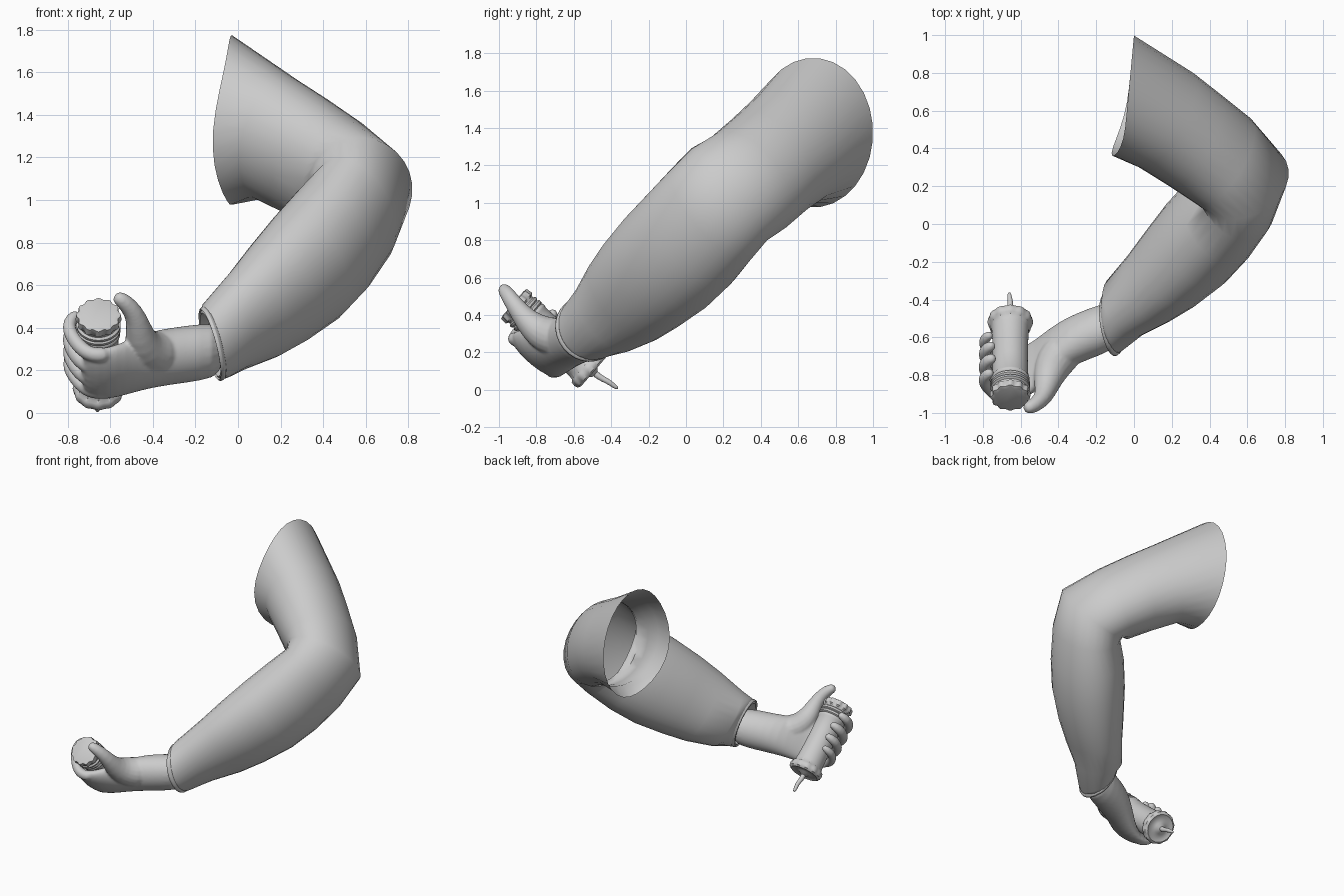
import bpy, bmesh, math
from mathutils import Vector as V

if "Cube" in bpy.data.objects:
    bpy.data.objects.remove(bpy.data.objects["Cube"])


def select(obs):
    bpy.ops.object.select_all(action='DESELECT')
    for o in obs:
        o.select_set(True)
    bpy.context.view_layer.objects.active = obs[0]


def build(name, rings, cap0=True, cap1=True, subsurf=0, angle=60):
    """Bridge a list of equal-length vertex rings into a smooth object."""
    bm = bmesh.new()
    vs = [[bm.verts.new(p) for p in ring] for ring in rings]
    n = len(vs[0])
    for r0, r1 in zip(vs, vs[1:]):
        for i in range(n):
            j = (i + 1) % n
            bm.faces.new((r0[i], r0[j], r1[j], r1[i]))
    if cap0:
        bm.faces.new(vs[0][::-1])
    if cap1:
        bm.faces.new(vs[-1])
    bmesh.ops.recalc_face_normals(bm, faces=bm.faces)
    me = bpy.data.meshes.new(name)
    bm.to_mesh(me)
    bm.free()
    ob = bpy.data.objects.new(name, me)
    bpy.context.collection.objects.link(ob)
    select([ob])
    if subsurf:
        m = ob.modifiers.new("smooth", 'SUBSURF')
        m.levels = m.render_levels = subsurf
        bpy.ops.object.modifier_apply(modifier=m.name)
    bpy.ops.object.shade_smooth_by_angle(angle=math.radians(angle))
    return ob


def ellipse(c, a, b, n):
    c, a, b = V(c), V(a), V(b)
    return [c + a * math.cos(t) + b * math.sin(t)
            for t in (2 * math.pi * i / n for i in range(n))]


def tube(name, pts, radii, n=10, subsurf=1):
    pts = [V(p) for p in pts]
    rings, ref = [], V((0.31, 0.52, 0.8))
    for i, p in enumerate(pts):
        t = (pts[min(i + 1, len(pts) - 1)] - pts[max(i - 1, 0)]).normalized()
        a = (ref - t * ref.dot(t)).normalized()
        ref = a
        rings.append(ellipse(p, a * radii[i], t.cross(a) * radii[i], n))
    return build(name, rings, subsurf=subsurf)


# Sleeve: N is across the bend plane, MU / MF point to the outside of the bend
N = V((.09, .635, -.767))
MU = V((.60, .57, .56))
MF = V((.78, -.52, -.34))
ME = V((.99, .06, .13))
S = 28

# Open shoulder edge, dipping out at the armpit
shoulder = []
for i in range(S):
    f = math.pi / 4 - 2 * math.pi * i / S
    dip = max(0, math.cos(f - math.radians(198))) ** 3
    shoulder.append(V((-.03 + .03 * math.cos(f) - .06 * dip,
                       .68 + .32 * math.cos(f), 1.375 + .4 * math.sin(f))))
stations = [
    ((.17, .55, 1.29), MU * .27, N * .325),
    ((.32, .445, 1.205), MU * .26, N * .315),
    ((.47, .335, 1.11), (MU * .85 + ME * .15) * .255, N * .315),
    ((.57, .23, 1.045), ME * .25, N * .32),
    ((.545, .135, .94), (MF * .75 + ME * .25) * .235, N * .325),
    ((.445, .025, .815), MF * .245, N * .33),
    ((.33, -.10, .69), MF * .245, N * .325),
    ((.20, -.23, .57), MF * .22, N * .30),
    ((.09, -.33, .475), MF * .19, N * .27),
    ((-.04, -.435, .38), MF * .16, N * .22),
    ((-.105, -.505, .34), (.065, -.12, -.105), N * .185),
    ((-.125, -.53, .325), (.05, -.115, -.10), N * .175),
    ((-.130, -.535, .32), (.045, -.10, -.09), N * .155),
    ((-.09, -.51, .33), (.045, -.09, -.08), N * .14),
]
build("sleeve", [shoulder] + [ellipse(c, a, b, S) for c, a, b in stations],
      cap0=False, cap1=False, angle=70)
# Narrow rolled hem round the cuff
hem = []
for k in range(9):
    q = 2 * math.pi * k / 8
    s = 1 + .05 * math.cos(q)
    hem.append(ellipse(V((-.12, -.53, .325)) + V((-.8, -.5, -.3)) * .016 * math.sin(q),
                       V((.05, -.115, -.10)) * s, N * .172 * s, S))
build("cuff_hem", hem, cap0=False, cap1=False)

# Held stick: axis frame D along it, W toward the palm
P0 = V((-.655, -.92, .46))
D = V((0, .757, -.653))
W = V((0, -.653, -.757))
X = V((1, 0, 0))

# Forearm, wrist and palm
arm = [
    ((-.06, -.52, .30), D * .13, W * .12),
    ((-.18, -.56, .284), D * .140, W * .132),
    ((-.30, -.605, .268), D * .140, W * .132),
    ((-.40, -.655, .252), D * .148, W * .125),
    ((-.49, -.725, .225), D * .165, W * .100),
    ((-.57, -.785, .195), D * .175, W * .068),
    ((-.66, -.812, .178), D * .175, W * .050),
    ((-.74, -.800, .19), D * .160, W * .036),
]
parts = [build("hand_and_forearm", [ellipse(c, a, b, 20) for c, a, b in arm],
               subsurf=1)]

# Fingers wrapped round the stick
for i, (t, r, end) in enumerate([(.10, .040, 228), (.19, .043, 236),
                                 (.28, .041, 234), (.365, .037, 226)]):
    pts, radii = [], []
    for k in range(9):
        q = k / 8
        a = math.radians(70 + (end - 70) * q)
        R = .136 + .010 * math.sin(q * math.pi * 3)
        tt = t + .03 * (1 - q)
        pts.append(P0 + D * tt + X * R * math.cos(a) + W * R * math.sin(a))
        radii.append(r * (1 - .2 * q) * (.7 if k == 8 else 1))
    parts.append(tube("finger_%d" % (i + 1), pts, radii))

# Thumb with its fleshy base
parts.append(tube("thumb", [(-.33, -.63, .27), (-.40, -.70, .28), (-.445, -.775, .305),
                            (-.462, -.85, .365), (-.475, -.91, .445),
                            (-.51, -.947, .50), (-.55, -.972, .535),
                            (-.582, -.980, .55)],
                  [.11, .115, .10, .072, .052, .045, .039, .025]))

# Fuse the skin parts into one smooth surface
select(parts)
bpy.ops.object.join()
hand = parts[0]
m = hand.modifiers.new("weld", 'REMESH')
m.mode, m.voxel_size, m.use_smooth_shade = 'VOXEL', .008, True
m = hand.modifiers.new("soften", 'SMOOTH')
m.factor, m.iterations = .5, 6

# Stick: (distance along axis, radius, scallop depth)
profile = [(-.005, .085, 0), (0, .100, .05), (.035, .103, .05), (.045, .093, .01),
           (.055, .093, 0), (.062, .104, 0), (.075, .104, 0), (.082, .094, 0),
           (.09, .104, 0), (.103, .104, 0), (.11, .094, 0), (.118, .102, 0),
           (.13, .102, 0), (.14, .096, 0), (.25, .093, 0), (.38, .094, 0),
           (.47, .098, 0), (.50, .103, 0), (.508, .114, .02), (.53, .119, .02),
           (.55, .115, .02), (.56, .100, 0), (.552, .08, 0), (.556, .04, 0),
           (.575, .018, 0)]
rings = []
for t, r, d in profile:
    ring = []
    for i in range(72):
        a = 2 * math.pi * i / 72
        rr = r * (1 + d * math.cos(12 * a))
        ring.append(P0 + D * t + X * rr * math.cos(a) + W * rr * math.sin(a))
    rings.append(ring)
build("held_stick", rings, angle=45)

# Fuse cord at the rear end
tube("fuse_cord", [(-.655, -.50, .10), (-.66, -.46, .065), (-.652, -.42, .048),
                   (-.66, -.385, .022), (-.66, -.362, .006)],
     [.022, .018, .016, .014, .009], n=8)
